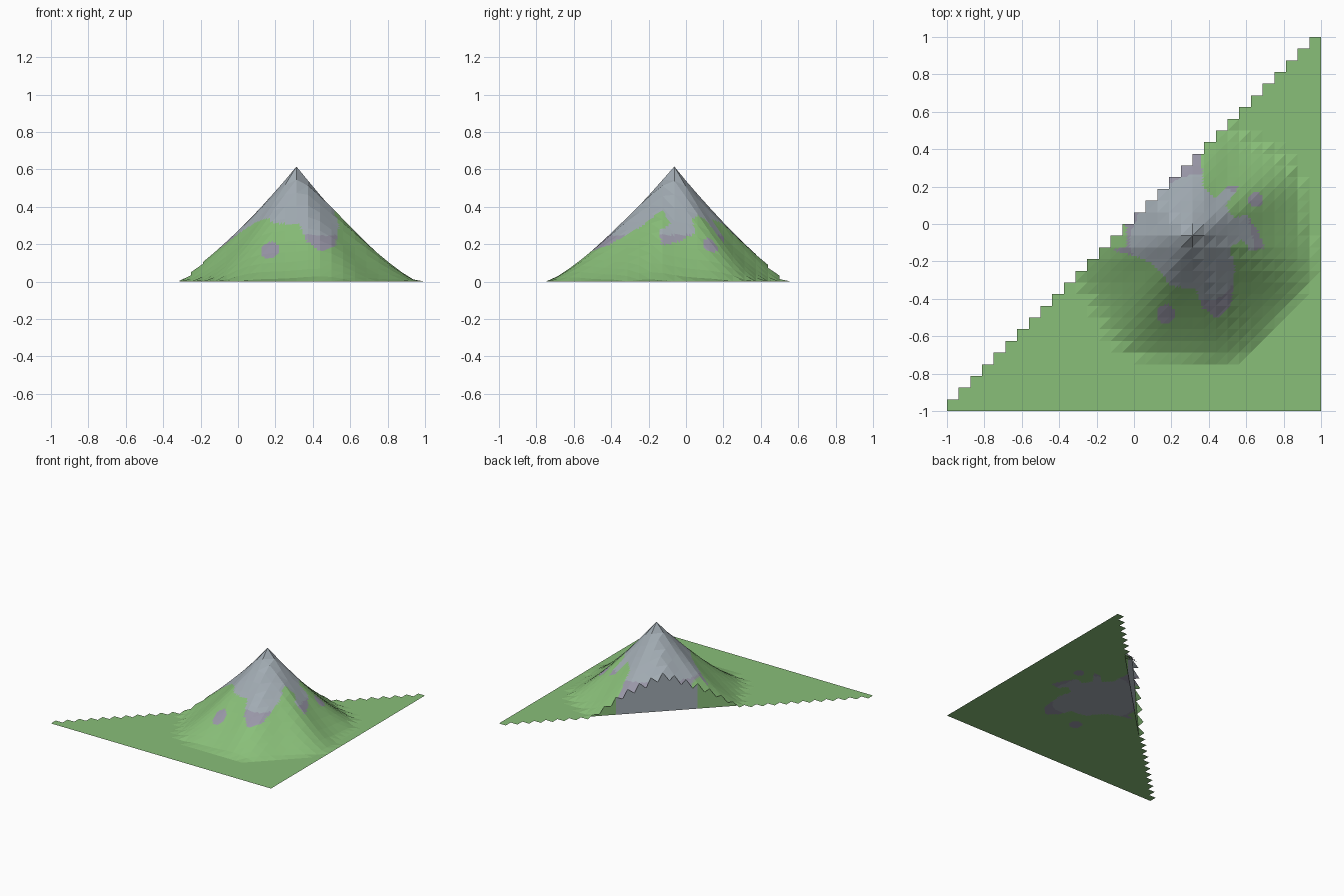
import bpy, bmesh, math
from mathutils import Vector

if "Cube" in bpy.data.objects:
    bpy.data.objects.remove(bpy.data.objects["Cube"])

N = 32                      # grid cells per side
CELL = 2 / N
PEAK = (0.3125, -0.0625)
TOP = 0.615
SUB = 4                     # splits per triangle edge, for smooth colour borders

# Outline of the bare rock seen from above, plus small round rock patches
ROCK = [(-0.5, 0.5), (-0.04, -0.02), (-0.04, -0.12), (-0.12, -0.14), (0.0, -0.17),
        (0.1, -0.21), (0.2, -0.33), (0.33, -0.35), (0.37, -0.45), (0.45, -0.51),
        (0.52, -0.43), (0.54, -0.22), (0.51, -0.13), (0.58, -0.08), (0.62, -0.14),
        (0.7, -0.13), (0.66, -0.03), (0.6, 0.05), (0.53, 0.03), (0.49, 0.1),
        (0.56, 0.2), (0.5, 0.2), (0.43, 0.14), (0.37, 0.2), (0.36, 0.38)]
PATCHES = [(0.17, -0.48, 0.05), (0.65, 0.13, 0.04)]


def material(name, rgb):
    m = bpy.data.materials.new(name)
    m.diffuse_color = (*rgb, 1)
    m.use_nodes = True
    m.node_tree.nodes["Principled BSDF"].inputs["Base Color"].default_value = m.diffuse_color
    return m


MATS = [material("grass green", (0.25, 0.52, 0.19)),
        material("blue grey rock", (0.36, 0.41, 0.45)),
        material("violet grey rock", (0.32, 0.31, 0.39))]


def height(x, y):
    dx, dy = x - PEAK[0], y - PEAK[1]
    r = math.hypot(dx, dy)
    a = math.atan2(dy, dx)
    reach = 0.64 - 0.05 * math.sin(a) * (1 if dy < 0 else 0.3)
    u = r / reach * (1 + 0.035 * math.sin(7 * a + 0.6) * min(1, r / 0.15))
    h = TOP * max(0, 1 - u) ** 1.27
    return h if h > 0.004 else 0.0


def in_rock(x, y):
    inside = False
    for (x1, y1), (x2, y2) in zip(ROCK, ROCK[1:] + ROCK[:1]):
        if (y1 > y) != (y2 > y) and x < x1 + (y - y1) * (x2 - x1) / (y2 - y1):
            inside = not inside
    return inside


def colour(c):
    if any(math.hypot(c.x - px, c.y - py) < r for px, py, r in PATCHES):
        return 2
    if not in_rock(c.x, c.y):
        return 0
    return 1 if height(c.x, c.y) > 0.25 else 2


def add_tri(bm, a, b, c):
    """Flat triangle; split finely on the mountain so colours follow the outline."""
    a, b, c = Vector(a), Vector(b), Vector(c)
    n = SUB if any(height(p.x, p.y) > 0 for p in (a, b, c)) else 1
    p = [[bm.verts.new(a + (b - a) * (i / n) + (c - a) * (j / n))
          for j in range(n - i + 1)] for i in range(n + 1)]
    for i in range(n):
        for j in range(n - i):
            tris = [(p[i][j], p[i + 1][j], p[i][j + 1])]
            if i + j < n - 1:
                tris.append((p[i + 1][j], p[i + 1][j + 1], p[i][j + 1]))
            for t in tris:
                f = bm.faces.new(t)
                f.material_index = colour(f.calc_center_median())


def finish(bm, name):
    bmesh.ops.remove_doubles(bm, verts=bm.verts, dist=1e-5)
    me = bpy.data.meshes.new(name)
    bm.to_mesh(me)
    bm.free()
    for m in MATS:
        me.materials.append(m)
    ob = bpy.data.objects.new(name, me)
    bpy.context.collection.objects.link(ob)


def at(i, j, flat=False):
    x, y = -1 + i * CELL, -1 + j * CELL
    return (x, y, 0.0 if flat else height(x, y))


surface, underside, wall = bmesh.new(), bmesh.new(), bmesh.new()
for i in range(N):
    for j in range(i + 1):
        corners = [(i, j), (i + 1, j), (i + 1, j + 1), (i, j + 1)]
        p = [at(*c) for c in corners]
        # Terrain sheet, with stepped teeth along the diagonal
        add_tri(surface, p[0], p[1], p[2])
        add_tri(surface, p[0], p[2], p[3])
        # Flat underside beneath the mountain
        if any(q[2] > 0 for q in p):
            b = [at(*c, flat=True) for c in corners]
            add_tri(underside, b[0], b[2], b[1])
            if j < i:
                add_tri(underside, b[0], b[3], b[2])
    # Cut wall along the diagonal
    lo1, lo2, hi1, hi2 = at(i, i, True), at(i + 1, i + 1, True), at(i, i), at(i + 1, i + 1)
    if hi1[2] > 0 or hi2[2] > 0:
        face = [lo2, lo1] + [h for h in (hi1, hi2) if h[2] > 0]
        f = wall.faces.new([wall.verts.new(v) for v in face])
        t = (lo1[0] + lo2[0]) / 2
        f.material_index = 1 if -0.04 < t < 0.36 else 0

finish(surface, "mountain_terrain")
finish(underside, "mountain_underside")
finish(wall, "mountain_cut_wall")
